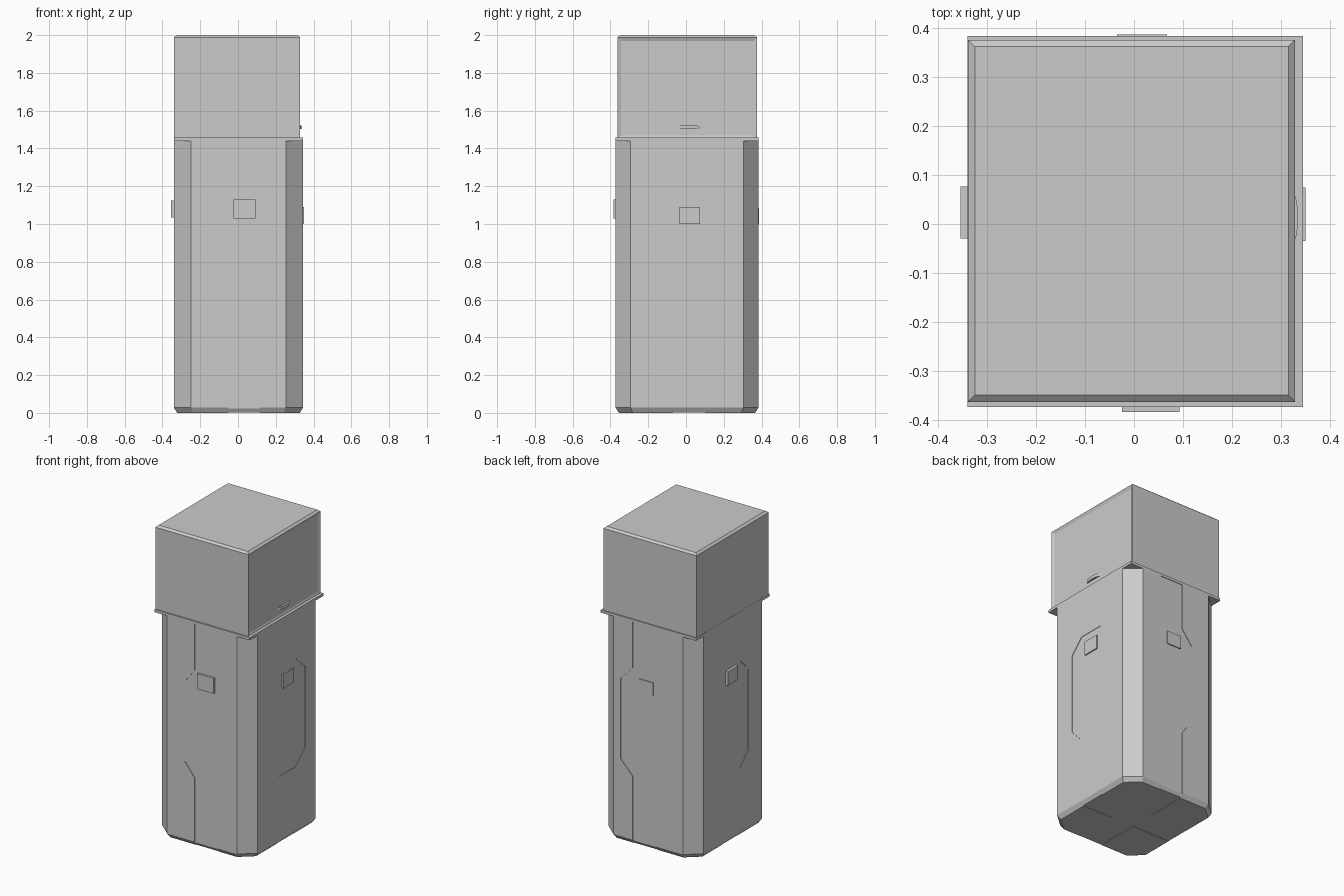
import bpy, bmesh, math
from mathutils import Vector

if "Cube" in bpy.data.objects:
    bpy.data.objects.remove(bpy.data.objects["Cube"])

X0, X1, Y0, Y1 = -0.34, 0.345, -0.373, 0.384   # body footprint
DEPTH = 0.003                                  # panel recess


def make(name, bm):
    bmesh.ops.recalc_face_normals(bm, faces=bm.faces)
    me = bpy.data.meshes.new(name)
    bm.to_mesh(me)
    bm.free()
    ob = bpy.data.objects.new(name, me)
    bpy.context.collection.objects.link(ob)
    return ob


def loft(name, rings):
    bm = bmesh.new()
    loops = [[bm.verts.new(p) for p in r] for r in rings]
    for a, b in zip(loops, loops[1:]):
        for i in range(len(a)):
            j = (i + 1) % len(a)
            bm.faces.new((a[i], a[j], b[j], b[i]))
    bm.faces.new(loops[0])
    bm.faces.new(loops[-1])
    return make(name, bm)


def box(name, x0, x1, y0, y1, z0, z1):
    return loft(name, [[(x0, y0, z), (x1, y0, z), (x1, y1, z), (x0, y1, z)] for z in (z0, z1)])


def octagon(inset, z):
    a, b, c, d = X0 + inset, X1 - inset, Y0 + inset, Y1 - inset
    cx, cy = 0.092 - inset * 0.4, 0.08 - inset * 0.4
    return [(a + cx, c, z), (b - cx, c, z), (b, c + cy, z), (b, d - cy, z),
            (b - cx, d, z), (a + cx, d, z), (a, d - cy, z), (a, c + cy, z)]


# Chamfered cabinet with tucked-in foot
body = loft("cabinet_body", [octagon(0.018, 0), octagon(0, 0.028), octagon(0, 1.445)])


def cut(cutter):
    cutter.hide_render = True
    m = body.modifiers.new("recess", 'BOOLEAN')
    m.operation, m.solver, m.object = 'DIFFERENCE', 'EXACT', cutter
    bpy.context.view_layer.objects.active = body
    bpy.ops.object.modifier_apply(modifier=m.name)
    bpy.data.objects.remove(cutter)


def panel_outline(lo, a, b, hi, strips):
    half = [(lo, 0.53), (lo, 1.05), (a, 1.14)]
    other = [(b, 1.14), (hi, 1.05), (hi, 0.53), (b, 0.44)]
    top = [(a, 1.5), (b, 1.5)] if strips else []
    low = [(b, -0.1), (a, -0.1)] if strips else []
    return half + top + other + low + [(a, 0.44)]


# Recessed panels on the four sides
front_line = (-0.12, -0.05, 0.115, 0.20)
side_line = (-0.155, -0.07, 0.10, 0.20)
for axis, pos, sign, line, strips in ((1, Y0, -1, front_line, True), (1, Y1, 1, front_line, True),
                                      (0, X1, 1, side_line, False), (0, X0, -1, side_line, True)):
    rings = []
    for off in (pos - sign * DEPTH, pos + sign * 0.05):
        rings.append([(u, off, z) if axis else (off, u, z)
                      for u, z in panel_outline(*line, strips)])
    cut(loft("panel_cutter", rings))

# Shallow crossing strips underneath
cut(box("base_cutter_y", -0.05, 0.115, -1, 1, -0.1, DEPTH))
cut(box("base_cutter_x", -1, 1, -0.07, 0.10, -0.1, DEPTH))

# Square rim above the chamfers
box("cabinet_rim", X0, X1, Y0, Y1, 1.44, 1.457)

# Small plates on each side
box("front_plate", -0.025, 0.093, Y0 - 0.011, Y0 + 0.02, 1.03, 1.13)
box("back_plate", -0.035, 0.067, Y1 - 0.02, Y1 + 0.003, 1.00, 1.085)
box("left_plate", X0 - 0.014, X0 + 0.02, -0.03, 0.077, 1.035, 1.125)
box("right_plate", X1 - 0.02, X1 + 0.005, -0.035, 0.075, 1.00, 1.09)


# Head box with bevelled top and a recessed door on the right
def rect(i, z):
    return [(-0.339 + i, -0.363 + i, z), (0.329 - i, -0.363 + i, z),
            (0.329 - i, 0.376 - i, z), (-0.339 + i, 0.376 - i, z)]


head = loft("head_box", [rect(0, 1.45), rect(0, 1.988), rect(0.014, 2.0)])
bm = bmesh.new()
bm.from_mesh(head.data)
door = [f for f in bm.faces if f.normal.x > 0.95]
bmesh.ops.inset_region(bm, faces=door, thickness=0.028)
for v in door[0].verts:
    v.co.x -= 0.008
bm.to_mesh(head.data)
bm.free()

# Curved door handle
arc = [(0.315 + 0.02 * math.sin(math.pi * i / 10), 0.013 - 0.063 * math.cos(math.pi * i / 10))
       for i in range(11)]
loft("door_handle", [[(x, y, z) for x, y in arc] for z in (1.502, 1.522)])
